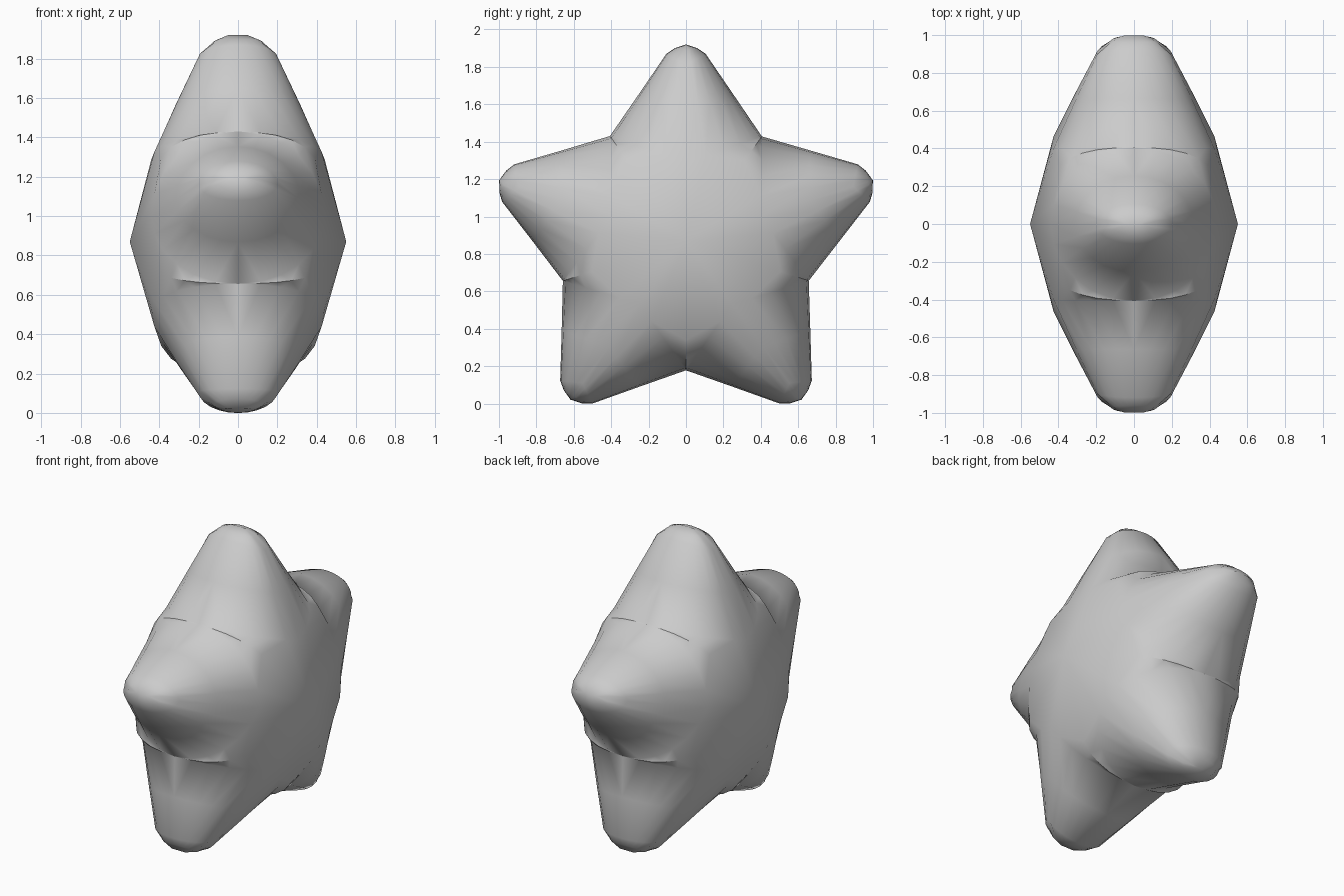
import bpy, bmesh
from math import sin, cos, tan, pi, radians, atan2, hypot

if "Cube" in bpy.data.objects:
    bpy.data.objects.remove(bpy.data.objects["Cube"])

CENTRE_Z = 0.87
ROWS = 6

# Arm sections from tip to root: rim (distance, half width), ridge (distance, half depth)
SECTIONS = [((1.05, 0.0), (1.05, 0.05)),
            ((1.03, 0.06), (1.02, 0.12)),
            ((1.0, 0.105), (0.94, 0.2)),
            ((0.78, 0.255), (0.7, 0.315)),
            ((0.56, 0.407), (0.42, 0.44))]

# Crease between two arms, from rim to the middle of the face: (radius, depth)
VALLEY = [(0.69, 0), (0.685, 0.1), (0.67, 0.19), (0.64, 0.27),
          (0.595, 0.34), (0.53, 0.39), (0, 0.55)]


def quarter_arm():
    """Columns of (along, across, depth) points for one quarter of an arm."""
    columns = []
    for (rim, width), (ridge, depth) in SECTIONS:
        angles = [j * pi / 2 / ROWS for j in range(ROWS + 1)]
        columns.append([(ridge + (rim - ridge) * cos(a), width * cos(a), depth * sin(a))
                        for a in angles])
    half = radians(36)
    columns.append([(r * cos(half), r * sin(half), x) for r, x in VALLEY])
    return columns


def add_quarter(bm, columns, turn, side, face):
    """Place the quarter arm, mirrored across its axis and front to back."""
    grid = []
    for column in columns:
        grid.append([bm.verts.new((face * x,
                                   s * sin(turn) + side * w * cos(turn),
                                   CENTRE_Z + s * cos(turn) - side * w * sin(turn)))
                     for s, w, x in column])
    for a, b in zip(grid, grid[1:]):
        for j in range(ROWS):
            bm.faces.new((a[j], a[j + 1], b[j + 1], b[j]))


def in_valley(v):
    y, z = v.co.y, v.co.z - CENTRE_Z
    off = (atan2(y, z) - radians(36)) / radians(72)
    return hypot(y, z) > 0.58 and abs(off - round(off)) < 0.005


# Puffy five-armed star
bm = bmesh.new()
columns = quarter_arm()
for arm in range(5):
    for side in (-1, 1):
        for face in (-1, 1):
            add_quarter(bm, columns, arm * radians(72), side, face)
bmesh.ops.remove_doubles(bm, verts=bm.verts, dist=0.003)
bmesh.ops.dissolve_degenerate(bm, edges=bm.edges, dist=0.001)
bmesh.ops.recalc_face_normals(bm, faces=bm.faces)
for f in bm.faces:
    f.smooth = True
for e in bm.edges:
    e.smooth = not all(in_valley(v) for v in e.verts)   # crisp creases between arms

mesh = bpy.data.meshes.new("star")
bm.to_mesh(mesh)
bm.free()
star = bpy.data.objects.new("star", mesh)
bpy.context.collection.objects.link(star)

# Plain grey
grey = bpy.data.materials.new("light_grey")
grey.use_nodes = True
colour = (0.6, 0.6, 0.6, 1)
grey.diffuse_color = colour
grey.node_tree.nodes["Principled BSDF"].inputs["Base Color"].default_value = colour
mesh.materials.append(grey)
